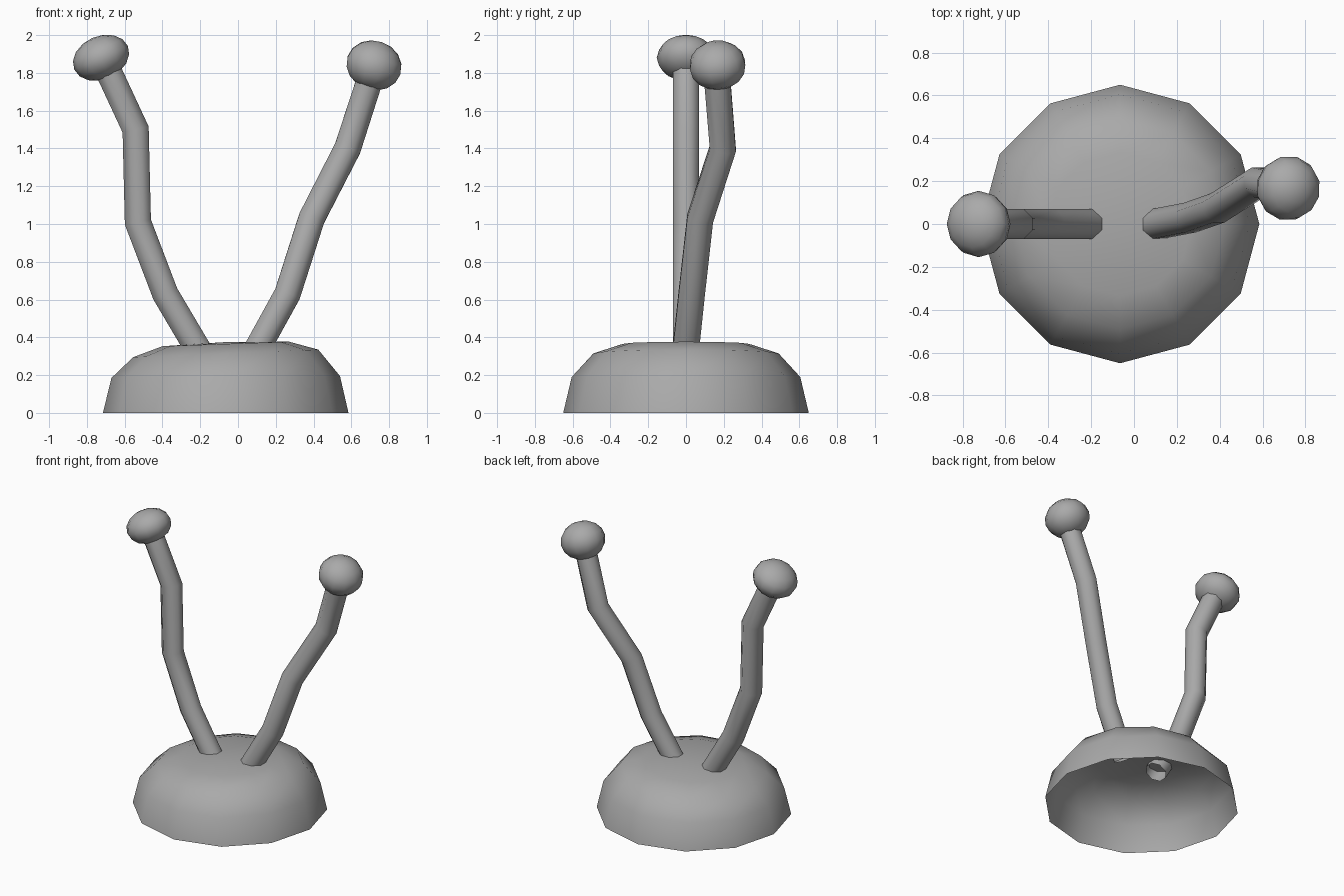
import bpy, bmesh, math
from mathutils import Vector, Matrix

if "Cube" in bpy.data.objects:
    bpy.data.objects.remove(bpy.data.objects["Cube"])

grey = bpy.data.materials.new("plain grey")
grey.use_nodes = True
GREY = (0.4, 0.4, 0.4, 1)
grey.diffuse_color = GREY
grey.node_tree.nodes["Principled BSDF"].inputs["Base Color"].default_value = GREY


def finish(name, bm, angle):
    bmesh.ops.recalc_face_normals(bm, faces=bm.faces)
    mesh = bpy.data.meshes.new(name)
    bm.to_mesh(mesh)
    bm.free()
    obj = bpy.data.objects.new(name, mesh)
    bpy.context.collection.objects.link(obj)
    mesh.materials.append(grey)
    bpy.ops.object.select_all(action='DESELECT')
    obj.select_set(True)
    bpy.context.view_layer.objects.active = obj
    bpy.ops.object.shade_smooth_by_angle(angle=math.radians(angle))
    return obj


def bridge(bm, rings):
    for low, high in zip(rings, rings[1:]):
        n = len(low)
        for i in range(n):
            j = (i + 1) % n
            bm.faces.new((low[i], low[j], high[j], high[i]))


def dome(name, centre_x, profile, top, sides=12):
    # Open shell whose upper rings lean slightly up towards the left side
    bm = bmesh.new()
    rings = []
    for r, z, lean in profile:
        ring = []
        for i in range(sides):
            a = math.tau * i / sides
            ring.append(bm.verts.new((centre_x + r * math.cos(a), r * math.sin(a),
                                      z + lean * math.cos(a))))
        rings.append(ring)
    bridge(bm, rings)
    tip = bm.verts.new((centre_x, 0, top))
    for i in range(sides):
        bm.faces.new((rings[-1][i], rings[-1][(i + 1) % sides], tip))
    return finish(name, bm, 50)


def stalk(name, path, radius=0.075, sides=8):
    # Mitred open tube along the path
    pts = [Vector(p) for p in path]
    bm = bmesh.new()
    rings = []
    for k, p in enumerate(pts):
        before = (p - pts[k - 1]).normalized() if k else (pts[1] - p).normalized()
        after = (pts[k + 1] - p).normalized() if k + 1 < len(pts) else before
        axis = (before + after).normalized()
        side = Vector((0, 1, 0))
        side = (side - axis * side.dot(axis)).normalized()
        other = side.cross(axis)
        stretch = 1 / axis.dot(before)
        rings.append([bm.verts.new(p + radius * (side * math.cos(a) + other * math.sin(a) * stretch))
                      for a in (math.tau * (i + 0.5) / sides for i in range(sides))])
    bridge(bm, rings)
    return finish(name, bm, 50)


def bobble(name, centre, axis, width, height):
    # Flattened ball tilted to follow its stalk
    bm = bmesh.new()
    turn = Vector(axis).to_track_quat('Z', 'Y').to_matrix().to_4x4()
    shape = Matrix.Translation(centre) @ turn @ Matrix.Diagonal((width, width, height, 1))
    bmesh.ops.create_uvsphere(bm, u_segments=12, v_segments=8, radius=1, matrix=shape)
    return finish(name, bm, 40)


# Base shell
dome("base_dome", -0.065,
     [(0.65, 0, 0), (0.605, 0.19, 0.005), (0.49, 0.315, 0.02), (0.335, 0.365, 0.012)], 0.375)

# Right stalk and bobble
stalk("right_stalk", [(-0.19, 0, 0.30), (-0.385, 0, 0.63), (-0.53, 0, 1.01),
                      (-0.542, 0, 1.50), (-0.70, 0, 1.84)])
bobble("right_bobble", (-0.725, 0, 1.88), (-0.4, 0, 0.9), 0.155, 0.115)

# Left stalk and bobble
stalk("left_stalk", [(0.08, -0.005, 0.30), (0.262, 0.03, 0.63), (0.39, 0.075, 1.03),
                     (0.58, 0.195, 1.40), (0.70, 0.165, 1.77)])
bobble("left_bobble", (0.72, 0.167, 1.84), (0.3, -0.08, 0.9), 0.152, 0.13)
